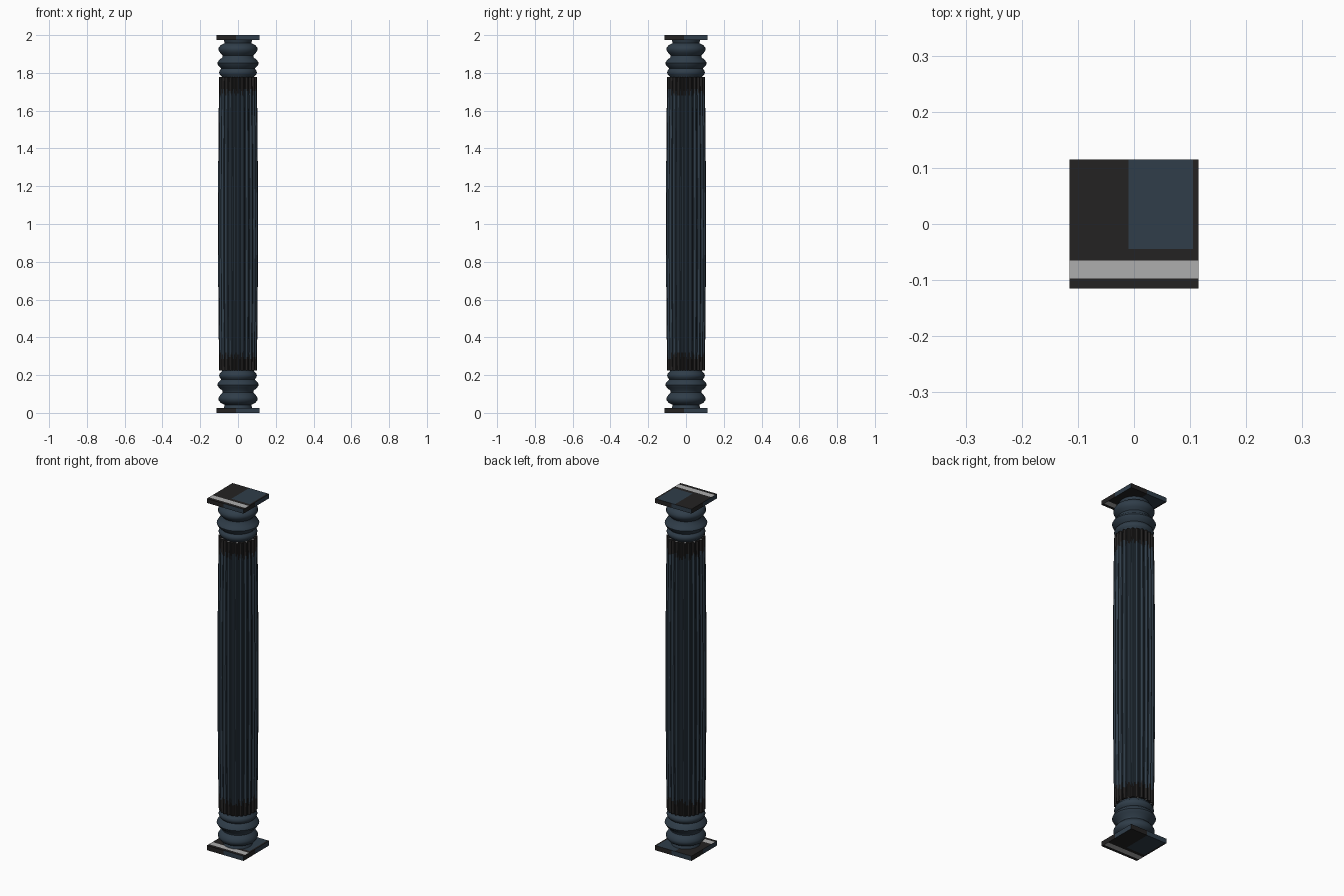
import bpy, bmesh, math, random
from mathutils import Vector

if "Cube" in bpy.data.objects:
    bpy.data.objects.remove(bpy.data.objects["Cube"])
random.seed(4)


def mat(name, r, g, b):
    m = bpy.data.materials.new(name)
    m.diffuse_color = (r, g, b, 1)
    m.use_nodes = True
    m.node_tree.nodes["Principled BSDF"].inputs["Base Color"].default_value = m.diffuse_color
    return m


MATS = [mat("slate blue", 0.029, 0.047, 0.067),
        mat("charcoal", 0.017, 0.016, 0.016),
        mat("light grey", 0.42, 0.42, 0.42)]
BLUE, DARK, LIGHT = 0, 1, 2


def finish(bm, name, angle=None):
    bmesh.ops.recalc_face_normals(bm, faces=bm.faces[:])
    me = bpy.data.meshes.new(name)
    bm.to_mesh(me)
    bm.free()
    for m in MATS:
        me.materials.append(m)
    ob = bpy.data.objects.new(name, me)
    bpy.context.collection.objects.link(ob)
    if angle:
        bpy.ops.object.select_all(action='DESELECT')
        ob.select_set(True)
        bpy.context.view_layer.objects.active = ob
        bpy.ops.object.shade_smooth_by_angle(angle=math.radians(angle))
    return ob


# square end slabs, cut so the colour patches follow straight edges
def slab(name, z0, z1):
    H = 0.115
    bm = bmesh.new()
    bmesh.ops.create_cube(bm, size=1)
    for v in bm.verts:
        v.co = Vector((v.co.x * 2 * H, v.co.y * 2 * H, z0 + (v.co.z + .5) * (z1 - z0)))
    for axis, cuts in ((0, (-.105, -.01, .01, .105)), (1, (-.097, -.065, -.045, -.01, .01))):
        n = Vector((axis == 0, axis == 1, 0))
        for c in cuts:
            bmesh.ops.bisect_plane(bm, geom=bm.verts[:] + bm.edges[:] + bm.faces[:],
                                   plane_co=n * c, plane_no=n)
    bm.normal_update()
    for f in bm.faces:
        c, n = f.calc_center_median(), f.normal
        if abs(n.z) > .5:
            # light strip near the front, blue patch in one back corner
            x = c.x if n.z > 0 else -c.x
            if -.097 < c.y < -.065:
                f.material_index = LIGHT
            else:
                f.material_index = BLUE if c.y > -.045 and -.01 < x < .105 else DARK
        else:
            # right half of every side is blue
            side = -n.y * c.x + n.x * c.y
            f.material_index = BLUE if side > -.01 else DARK
    finish(bm, name)


slab("base_slab", 0, 0.027)
slab("top_slab", 1.975, 2.0)

# turned mouldings, the same profile at both ends
PROFILE = [(.075, .026), (.07, .042), (.092, .053), (.102, .067), (.103, .08),
           (.094, .095), (.081, .108), (.083, .118), (.102, .134), (.11, .148),
           (.104, .162), (.088, .177), (.097, .187), (.1, .198), (.096, .21),
           (.085, .22), (.084, .235)]


def moulding(name, flip):
    N = 40
    bm = bmesh.new()
    rings = []
    for r, z in PROFILE:
        z = 2 - z if flip else z
        rings.append([bm.verts.new((r * math.cos(2 * math.pi * i / N),
                                    r * math.sin(2 * math.pi * i / N), z)) for i in range(N)])
    for a, b in zip(rings, rings[1:]):
        for i in range(N):
            j = (i + 1) % N
            bm.faces.new((a[i], a[j], b[j], b[i]))
    bm.faces.new(rings[0])
    bm.faces.new(rings[-1])
    finish(bm, name, 50)


moulding("base_moulding", False)
moulding("top_moulding", True)

# fluted shaft with a slight swelling and dark bands at both ends
FLUTES, SEG = 24, 6
N = FLUTES * SEG
DEPTH = [0, 0, .005, .0085, .0085, .005]
LOW, HIGH = 0.224, 1.778
levels = [LOW, .285, .297, .309, .32, .5, .75, 1, 1.25, 1.5, 1.68, 1.691, 1.703, 1.715, HIGH]
bm = bmesh.new()
rings = []
for z in levels:
    base = .1 + .006 * math.sin(math.pi * (z - LOW) / (HIGH - LOW))
    ring = []
    for i in range(N):
        a = 2 * math.pi * i / N
        r = base - DEPTH[i % SEG]
        ring.append(bm.verts.new((r * math.cos(a), r * math.sin(a), z)))
    rings.append(ring)
ragged = [random.choice((.285, .297, .309, .32)) for _ in range(N)]
for k, (a, b) in enumerate(zip(rings, rings[1:])):
    mid = (levels[k] + levels[k + 1]) / 2
    for i in range(N):
        j = (i + 1) % N
        f = bm.faces.new((a[i], a[j], b[j], b[i]))
        f.material_index = DARK if min(mid, 2 - mid) < ragged[i] else BLUE
# end caps, with a few light chips
for ring, z in ((rings[0], LOW), (rings[-1], HIGH)):
    c = bm.verts.new((0, 0, z))
    for i in range(N):
        f = bm.faces.new((ring[i], ring[(i + 1) % N], c))
        f.material_index = LIGHT if (i // SEG) % 2 == 0 and i % SEG < 2 else DARK
finish(bm, "fluted_shaft", 35)
